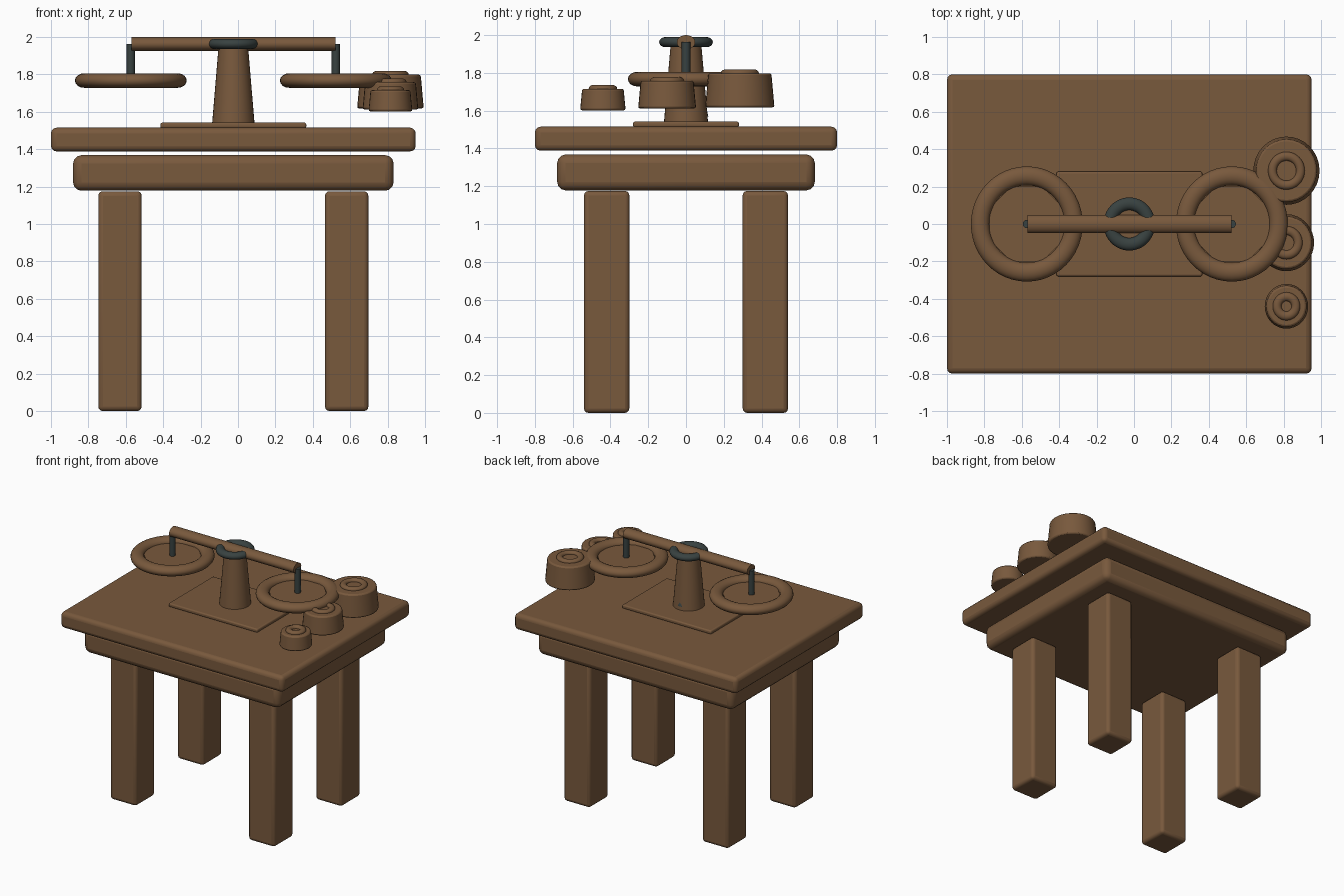
import bpy, math

if "Cube" in bpy.data.objects:
    bpy.data.objects.remove(bpy.data.objects["Cube"])

def material(name, rgb):
    m = bpy.data.materials.new(name)
    m.diffuse_color = (*rgb, 1)
    m.use_nodes = True
    m.node_tree.nodes["Principled BSDF"].inputs["Base Color"].default_value = m.diffuse_color
    return m

WOOD = material("brown wood", (0.190, 0.100, 0.046))
IRON = material("dark iron", (0.040, 0.054, 0.052))
CX = -0.025  # centre line of the table and the scales

def finish(name, mat, smooth=True):
    o = bpy.context.object
    o.name = name
    o.data.materials.append(mat)
    if smooth:
        bpy.ops.object.shade_smooth_by_angle(angle=math.radians(35))
    return o

def bevel(o, width, segments=3):
    b = o.modifiers.new("soft edges", 'BEVEL')
    b.width, b.segments = width, segments
    b.limit_method = 'ANGLE'
    b.angle_limit = math.radians(40)

def box(name, x, y, z, bev, mat=WOOD):
    """x, y and z are (min, max) ranges."""
    bpy.ops.mesh.primitive_cube_add(size=1)
    o = bpy.context.object
    for v in o.data.vertices:
        v.co = [r[0] + (c + 0.5) * (r[1] - r[0]) for c, r in zip(v.co, (x, y, z))]
    o = finish(name, mat)
    bevel(o, bev)
    return o

def cone(name, x, y, z0, z1, r0, r1, mat=WOOD, n=32, squash=1.03):
    bpy.ops.mesh.primitive_cone_add(vertices=n, radius1=r0, radius2=r1, depth=z1 - z0,
                                    location=(x, y, (z0 + z1) / 2))
    o = finish(name, mat)
    o.scale = (1, squash, 1)
    return o

def ring(name, x, y, z, major, minor, zs=0.79, mat=WOOD):
    bpy.ops.mesh.primitive_torus_add(major_segments=48, minor_segments=16, major_radius=major,
                                     minor_radius=minor, location=(x, y, z))
    o = finish(name, mat)
    o.scale = (1, 1.03, zs)
    return o

# table
box("table_top", (-1.0, 0.95), (-0.8, 0.8), (1.388, 1.515), 0.03)
box("table_apron", (-0.882, 0.832), (-0.682, 0.682), (1.178, 1.368), 0.045)
for sx, side in ((-1, "left"), (1, "right")):
    for sy, end in ((-1, "front"), (1, "back")):
        x, y = CX + sx * 0.606, sy * 0.42
        box(f"{end}_{side}_leg", (x - 0.116, x + 0.116), (y - 0.12, y + 0.12),
            (0.0, 1.175), 0.024)

# scales: foot, post, pivot ring, pointer and beam
box("scale_foot", (CX - 0.39, CX + 0.39), (-0.28, 0.28), (1.512, 1.542), 0.01)
cone("scale_post", CX, 0, 1.53, 1.96, 0.114, 0.078)
ring("pivot_ring", CX, 0, 1.963, 0.105, 0.033, 0.82, IRON)
cone("pointer", CX, 0.085, 1.57, 1.72, 0.032, 0.0, IRON, 12)
bpy.ops.mesh.primitive_cylinder_add(vertices=24, radius=1, depth=1.09,
                                    location=(CX, 0, 1.962), rotation=(0, math.pi / 2, 0))
finish("beam", WOOD).scale = (0.038, 0.049, 1)

# hangers and pans
for sx, side in ((-1, "left"), (1, "right")):
    x = CX + sx * 0.548
    cone(f"{side}_hanger", x, 0, 1.77, 1.963, 0.022, 0.022, IRON, 16)
    ring(f"{side}_pan_rim", x, 0, 1.767, 0.25, 0.049)
    disc = cone(f"{side}_pan_plate", x, 0, 1.75, 1.772, 0.217, 0.217, WOOD, 8, 1.0)
    disc.rotation_euler.z = math.pi / 8

# weights, each with a ring on top
for name, y, r, z0, z1, knob in (("large", 0.285, 0.178, 1.618, 1.798, 0.075),
                                 ("medium", -0.1, 0.149, 1.612, 1.758, 0.063),
                                 ("small", -0.44, 0.117, 1.602, 1.716, 0.05)):
    w = cone(f"{name}_weight", 0.815, y, z0, z1, r, r * 0.91)
    bevel(w, 0.01, 2)
    ring(f"{name}_weight_ring", 0.815, y, z1 + 0.001, knob, 0.023, 0.82)
